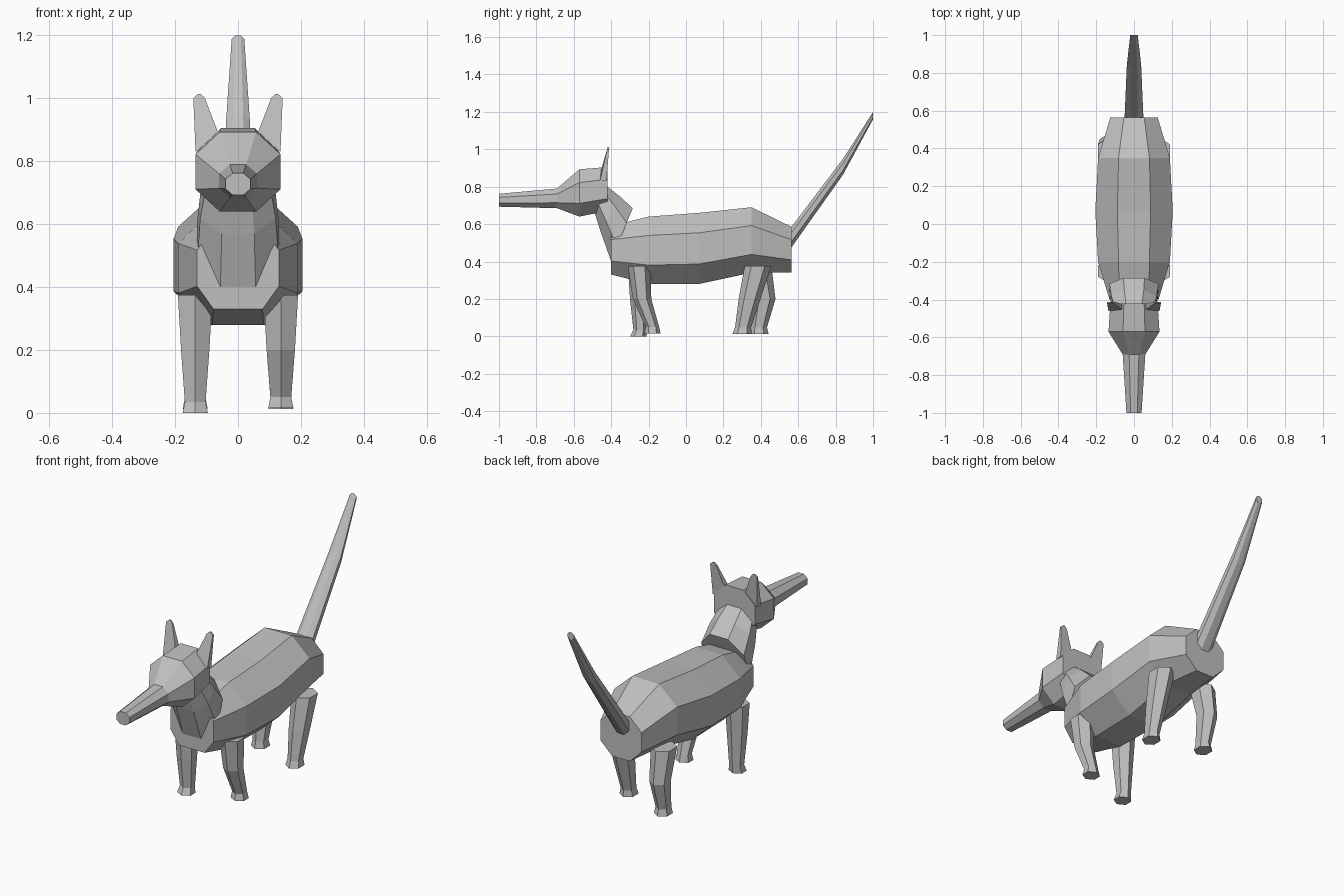
import bpy, bmesh
from math import sin, cos, pi
from mathutils import Vector

if "Cube" in bpy.data.objects:
    bpy.data.objects.remove(bpy.data.objects["Cube"], do_unlink=True)

shade = 0.53
grey = bpy.data.materials.new("plain_grey")
grey.use_nodes = True
grey.diffuse_color = (shade, shade, shade, 1)
grey.node_tree.nodes["Principled BSDF"].inputs["Base Color"].default_value = grey.diffuse_color


def loft(name, rings):
    """Skin a capped tube through rings with equal point counts."""
    bm = bmesh.new()
    loops = [[bm.verts.new(point) for point in ring] for ring in rings]
    for lower, upper in zip(loops, loops[1:]):
        for i in range(len(lower)):
            bm.faces.new((lower[i - 1], lower[i], upper[i], upper[i - 1]))
    bm.faces.new(loops[0])
    bm.faces.new(loops[-1])
    bmesh.ops.recalc_face_normals(bm, faces=bm.faces)
    mesh = bpy.data.meshes.new(name)
    bm.to_mesh(mesh)
    bm.free()
    mesh.materials.append(grey)
    bpy.context.collection.objects.link(bpy.data.objects.new(name, mesh))


def octagon(half_width, start, end, flat=0.43):
    """Symmetric octagon whose centre line runs from start to end, both (y, z)."""
    corner = 0.28
    low, high = Vector((0, *start)), Vector((0, *end))
    across = Vector((half_width, 0, 0))
    half = [low + across * flat, low.lerp(high, corner) + across,
            high.lerp(low, corner) + across, high + across * flat]
    return half + [Vector((-p.x, p.y, p.z)) for p in reversed(half)]


def upright(y, half_width, bottom, top, flat=0.43):
    """Octagon standing square to the length of the animal."""
    return octagon(half_width, (y, bottom), (y, top), flat)


def hexagon(x, y, z, radius, stretch):
    """Level hexagon with a corner at the front and at the back."""
    angles = [pi / 6 + i * pi / 3 for i in range(6)]
    return [(x + radius * cos(a) / cos(pi / 6), y + radius * stretch * sin(a), z)
            for a in angles]


def slab(outer, inner, y, z, drop, thickness):
    """Thin level rectangle whose outer side is lowered by drop."""
    return [(outer, y, z - drop), (inner, y, z),
            (inner, y + thickness, z), (outer, y + thickness, z - drop)]


# Torso
loft("body", [
    upright(-0.4, 0.13, 0.33, 0.59, flat=0.6),
    upright(-0.2, 0.19, 0.28, 0.64),
    upright(0.07, 0.205, 0.28, 0.66),
    upright(0.35, 0.19, 0.34, 0.69),
    upright(0.565, 0.125, 0.34, 0.585),
])

# Neck, leaning forward
loft("neck", [
    octagon(half_width=0.1, start=(-0.5, 0.7), end=(-0.42, 0.8)),
    octagon(half_width=0.12, start=(-0.46, 0.57), end=(-0.35, 0.745)),
    octagon(half_width=0.13, start=(-0.4, 0.4), end=(-0.285, 0.685)),
])

# Head and snout
loft("head", [
    upright(-0.42, 0.125, 0.67, 0.905),
    upright(-0.57, 0.135, 0.64, 0.893),
    upright(-0.69, 0.06, 0.685, 0.79),
    upright(-1, 0.04, 0.693, 0.762),
])

# Tail
loft("tail", [
    upright(0.56, 0.05, 0.47, 0.58),
    upright(0.84, 0.038, 0.865, 0.95),
    upright(1, 0.02, 0.16 + 1, 0.2 + 1),
])

# Ears
for name, side in (("left_ear", 1), ("right_ear", -1)):
    loft(name, [
        slab(side * 0.135, side * 0.055, y=-0.46, z=0.87, drop=0.04, thickness=0.035),
        slab(side * 0.142, side * 0.105, y=-0.422, z=1, drop=0, thickness=0.01),
        slab(side * 0.128, side * 0.118, y=-0.418, z=1.013, drop=0, thickness=0.006),
    ])

# Legs, each posed by where its hip, knee, ankle and foot lie along the body
radii = (0.055, 0.045, 0.033, 0.04)


def leg(name, side, stretch, floor, path):
    heights = (0.375, 0.2, floor + 0.035, floor)
    loft(name, [hexagon(side * 0.136, y, z, radius, stretch)
                for y, z, radius in zip(path, heights, radii)])


front, hind = 1.1, 1.3
leg("left_front_leg", 1, front, floor=0.015, path=(-0.25, -0.235, -0.18, -0.18))
leg("right_front_leg", -1, front, floor=0, path=(-0.25, -0.25, -0.245, -0.255))
leg("left_hind_leg", 1, hind, floor=0.012, path=(0.385, 0.34, 0.305, 0.3))
leg("right_hind_leg", -1, hind, floor=0.012, path=(0.385, 0.42, 0.39, 0.39))
